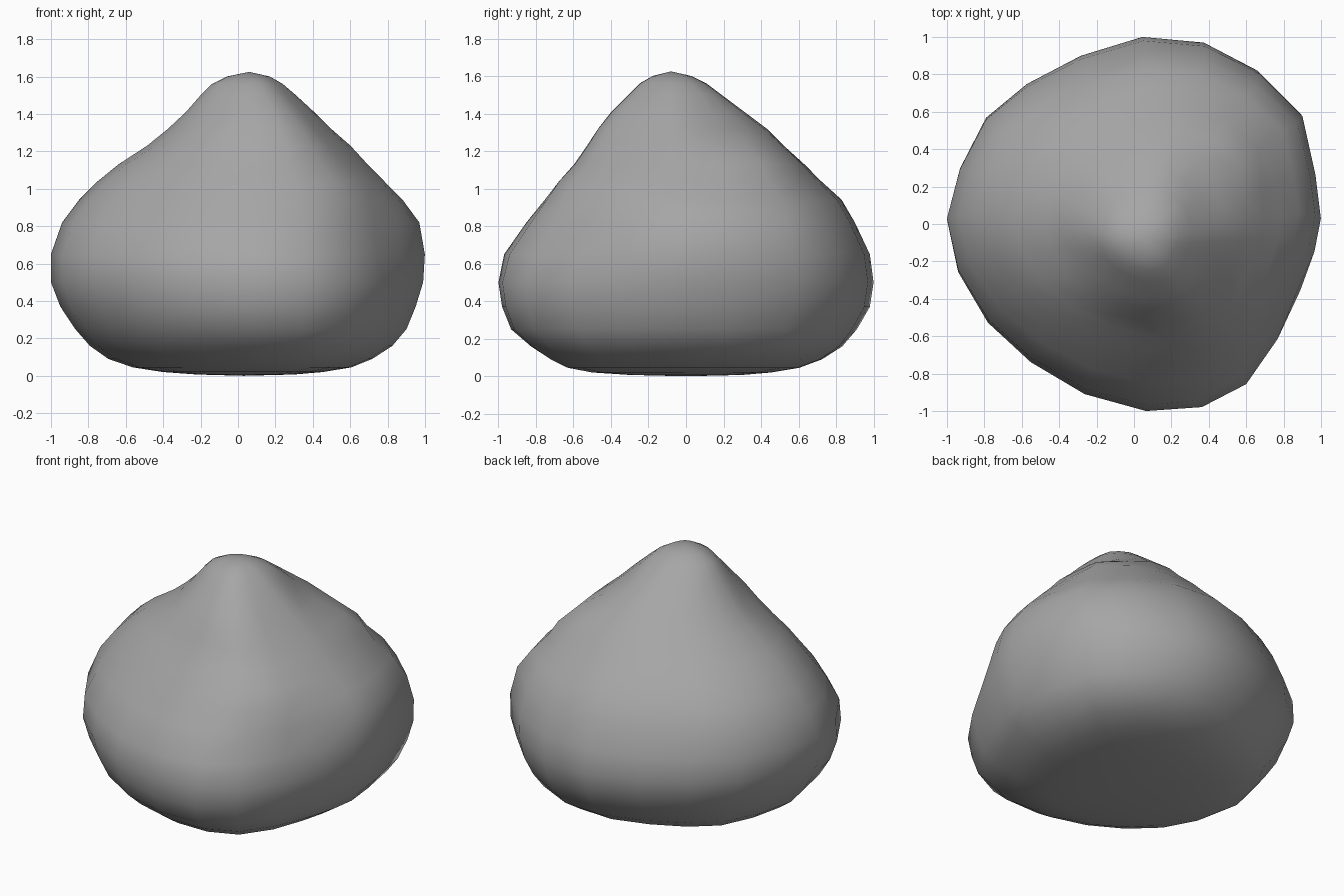
import bpy, bmesh, math

# Plan outline at the widest level
outline = [(1, .03), (.97, .27), (.9, .59), (.67, .82), (.38, .97), (.05, 1),
           (-.28, .9), (-.57, .75), (-.79, .57), (-.93, .3), (-1, .03),
           (-.94, -.25), (-.78, -.52), (-.55, -.73), (-.26, -.9), (.07, -.99),
           (.37, -.97), (.61, -.85), (.78, -.61), (.9, -.35), (.97, -.15)]

# Section limits: z, left, right, front, back
levels = [(.007, -.22, .3, -.3, .3), (.02, -.4, .45, -.5, .45),
          (.045, -.56, .6, -.63, .6), (.09, -.69, .71, -.72, .72),
          (.16, -.79, .82, -.83, .83), (.25, -.87, .9, -.94, .91),
          (.37, -.95, .95, -.99, .98), (.5, -1, .99, -1.01, 1),
          (.65, -1, 1, -.98, .98), (.82, -.94, .97, -.86, .9),
          (.94, -.85, .88, -.76, .83), (1.04, -.75, .78, -.68, .72),
          (1.13, -.64, .69, -.6, .63), (1.23, -.49, .6, -.53, .52),
          (1.32, -.38, .5, -.47, .43), (1.41, -.28, .41, -.4, .31),
          (1.5, -.2, .31, -.31, .19), (1.56, -.14, .24, -.25, .11),
          (1.6, -.06, .17, -.18, .03)]

# Local dents and swellings: angle, z, amount, angular spread, height spread
dents = [(36, 1.39, -.15, 20, .09), (40, 1.17, .09, 22, .1),
         (200, 1.3, -.05, 18, .1), (240, 1.3, .04, 20, .12),
         (305, 1.32, .04, 20, .12),
         (315, 1.05, .06, 25, .12),
         (318, .73, -.07, 22, .14), (45, .08, .04, 30, .12),
         (315, .08, .06, 30, .12), (135, .08, .02, 30, .12),
         (225, .08, .02, 30, .12)]


def swell(angle, z):
    total = 1
    for a, h, amount, wa, wh in dents:
        d = (angle - a + 180) % 360 - 180
        total += amount * math.exp(-(d / wa) ** 2 - ((z - h) / wh) ** 2)
    return total


# Stack the sections and close both ends
bm = bmesh.new()
rings = []
for z, x0, x1, y0, y1 in levels:
    cx, cy = (x0 + x1) / 2, (y0 + y1) / 2
    ring = []
    for ox, oy in outline:
        s = swell(math.degrees(math.atan2(oy, ox)), z)
        ring.append(bm.verts.new((cx + ox * s * (x1 - x0) / 2,
                                  cy + oy * s * (y1 - y0) / 2, z)))
    rings.append(ring)
n = len(outline)
for low, high in zip(rings, rings[1:]):
    for i in range(n):
        j = (i + 1) % n
        bm.faces.new((low[i], low[j], high[j], high[i]))
top = bm.verts.new((.06, -.08, 1.625))
base = bm.verts.new((.03, 0, 0))
for i in range(n):
    j = (i + 1) % n
    bm.faces.new((rings[-1][i], rings[-1][j], top))
    bm.faces.new((rings[0][j], rings[0][i], base))
for f in bm.faces:
    f.smooth = True
bmesh.ops.recalc_face_normals(bm, faces=bm.faces)

mesh = bpy.data.meshes.new("boulder")
bm.to_mesh(mesh)
bm.free()
boulder = bpy.data.objects.new("boulder", mesh)
bpy.context.collection.objects.link(boulder)

# Darker grey stone
stone = bpy.data.materials.new("stone")
stone.diffuse_color = (.38, .38, .38, 1)
mesh.materials.append(stone)
